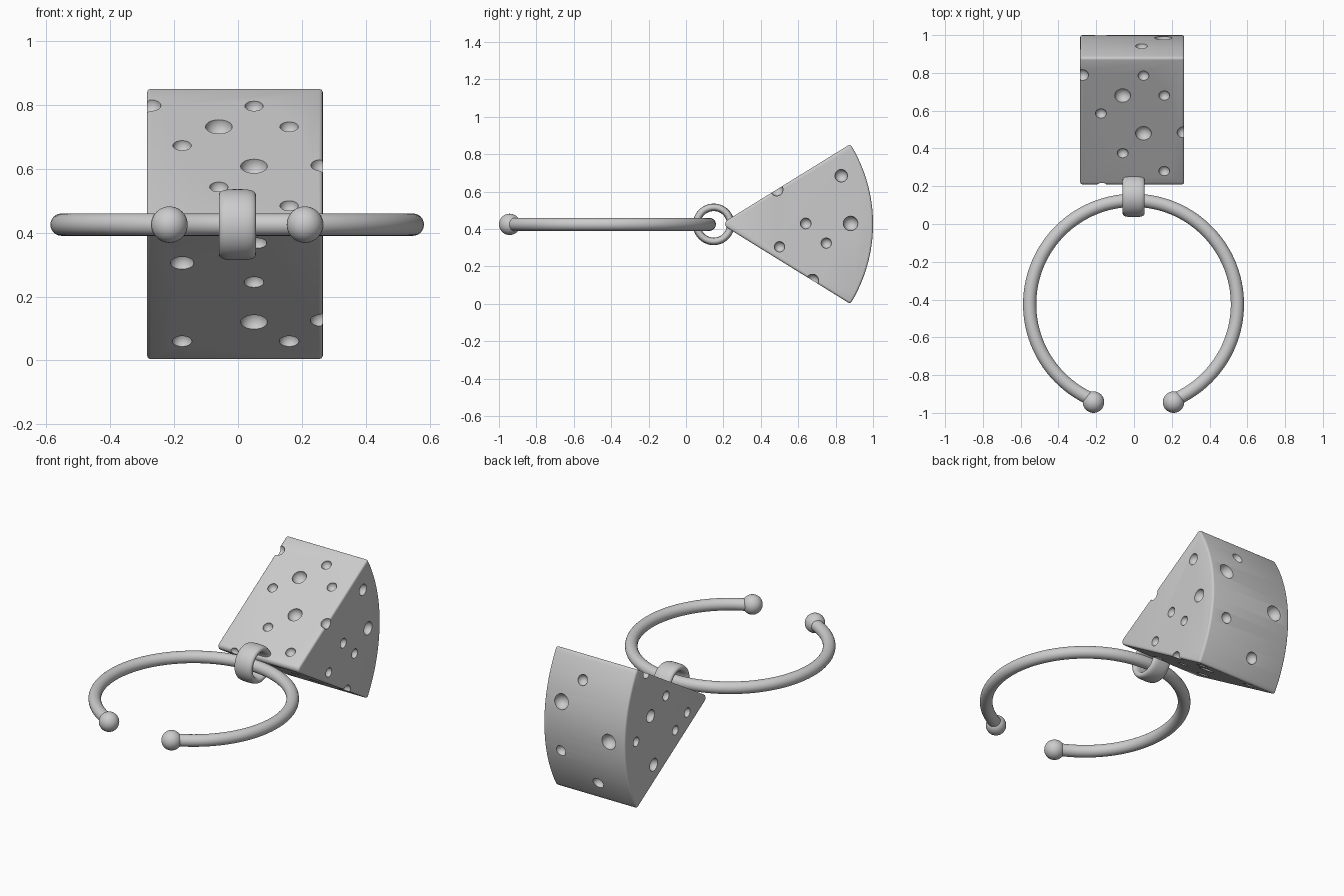
import bpy, bmesh, math
from mathutils import Vector, Matrix

if "Cube" in bpy.data.objects:
    bpy.data.objects.remove(bpy.data.objects["Cube"])

MID = 0.427                      # height of the symmetry plane
TIP, RAD = 0.187, 0.813          # wedge centre (y) and radius
HALF = math.radians(31.7)        # wedge half angle
X0, X1 = -0.285, 0.266           # wedge sides


def finish(name, bm, angle=35):
    bmesh.ops.recalc_face_normals(bm, faces=bm.faces)
    me = bpy.data.meshes.new(name)
    bm.to_mesh(me)
    bm.free()
    ob = bpy.data.objects.new(name, me)
    bpy.context.collection.objects.link(ob)
    smooth(ob, angle)
    return ob


def smooth(ob, angle):
    bpy.ops.object.select_all(action='DESELECT')
    ob.select_set(True)
    bpy.context.view_layer.objects.active = ob
    bpy.ops.object.shade_smooth_by_angle(angle=math.radians(angle))


def bridge(bm, a, b):
    n = len(a)
    for i in range(n):
        bm.faces.new((a[i], a[(i + 1) % n], b[(i + 1) % n], b[i]))


# cheese wedge: extruded sector with rounded tip
fr = 0.025
profile = []
for i in range(33):
    a = -HALF + 2 * HALF * i / 32
    profile.append((TIP + RAD * math.cos(a), MID + RAD * math.sin(a)))
sweep = math.pi / 2 - HALF
for i in range(9):
    a = math.pi - sweep + 2 * sweep * i / 8
    profile.append((TIP + fr / math.sin(HALF) + fr * math.cos(a), MID + fr * math.sin(a)))
bm = bmesh.new()
left = [bm.verts.new((X0, y, z)) for y, z in profile]
right = [bm.verts.new((X1, y, z)) for y, z in profile]
bridge(bm, left, right)
bm.faces.new(left)
bm.faces.new(right)
bmesh.ops.recalc_face_normals(bm, faces=bm.faces)
sharp = [e for e in bm.edges if e.calc_face_angle(0) > math.radians(40)]
bmesh.ops.bevel(bm, geom=sharp, offset=0.012, segments=3, profile=0.5, affect='EDGES')
cheese = finish("cheese_wedge", bm)

# hole positions on every face of the wedge
slope = math.tan(HALF)
holes = []
for x, y, r in [(-.06, .68, .042), (.05, .785, .029), (.16, .68, .029), (-.175, .585, .029),
                (.05, .48, .042), (-.06, .375, .029), (.16, .28, .029),
                (-.275, .788, .034), (.262, .485, .034)]:
    holes.append((x, y, MID + slope * (y - TIP), r))
for x, z, r in [(-.175, .305, .037), (.05, .245, .031), (.05, .12, .042), (.16, .06, .031),
                (-.175, .06, .031), (.26, .125, .034), (.06, .367, .03)]:
    holes.append((x, TIP + (MID - z) / slope, z, r))
for y, z, r in [(.83, .685, .034), (.64, .43, .029), (.88, .43, .039), (.5, .305, .028),
                (.75, .325, .028)]:
    holes.append((X1, y, z, r))
for y, z, r in [(.60, .586, .029), (.75, .52, .038), (.395, .406, .028), (.51, .341, .028),
                (.89, .415, .028), (.72, .21, .038)]:
    holes.append((X0, y, z, r))
for x, z, r in [(.155, .58, .046), (.04, .727, .032), (-.176, .427, .046), (.157, .28, .032),
                (-.064, .123, .035)]:
    holes.append((x, TIP + math.sqrt(RAD ** 2 - (z - MID) ** 2), z, r))
holes.append((-.17, .2, MID, .026))

bm = bmesh.new()
for x, y, z, r in holes:
    bmesh.ops.create_uvsphere(bm, u_segments=24, v_segments=14, radius=r,
                              matrix=Matrix.Translation((x, y, z)))
cutter = finish("hole_cutter", bm)
cutter.hide_render = True
mod = cheese.modifiers.new("holes", 'BOOLEAN')
mod.operation = 'DIFFERENCE'
mod.solver = 'EXACT'
mod.object = cutter
bpy.context.view_layer.objects.active = cheese
bpy.ops.object.modifier_apply(modifier=mod.name)
bpy.data.objects.remove(cutter)
smooth(cheese, 35)

# connecting loop: wide rounded band around the x axis
bm = bmesh.new()
section = []
for i in range(32):
    a = 2 * math.pi * i / 32
    c, s = math.cos(a), math.sin(a)
    section.append((0.058 * math.copysign(abs(c) ** 0.6, c),
                    0.091 + 0.02 * math.copysign(abs(s) ** 0.8, s)))
rings = []
for j in range(64):
    t = 2 * math.pi * j / 64
    rings.append([bm.verts.new((x - 0.002, 0.148 + r * math.cos(t), 0.425 + r * math.sin(t)))
                  for x, r in section])
for j in range(64):
    bridge(bm, rings[j], rings[(j + 1) % 64])
finish("connecting_loop", bm, 60)

# open ring: tube along an arc with a gap at the front
CX, CY, R, TUBE = -0.0025, -0.425, 0.55, 0.035
gap = math.radians(22.4)
bm = bmesh.new()
rings = []
for j in range(97):
    t = -math.pi / 2 + gap + (2 * math.pi - 2 * gap) * j / 96
    ring = []
    for i in range(24):
        a = 2 * math.pi * i / 24
        rr = R + TUBE * math.cos(a)
        ring.append(bm.verts.new((CX + rr * math.cos(t), CY + rr * math.sin(t),
                                  0.425 + TUBE * math.sin(a))))
    rings.append(ring)
for a, b in zip(rings, rings[1:]):
    bridge(bm, a, b)
bm.faces.new(rings[0])
bm.faces.new(rings[-1])
finish("open_ring", bm, 60)

# end balls
for side, name in ((-1, "end_ball_left"), (1, "end_ball_right")):
    bm = bmesh.new()
    pos = Vector((CX + side * 0.212, -0.943, 0.425))
    bmesh.ops.create_uvsphere(bm, u_segments=32, v_segments=20, radius=0.057,
                              matrix=Matrix.Translation(pos))
    finish(name, bm, 60)
